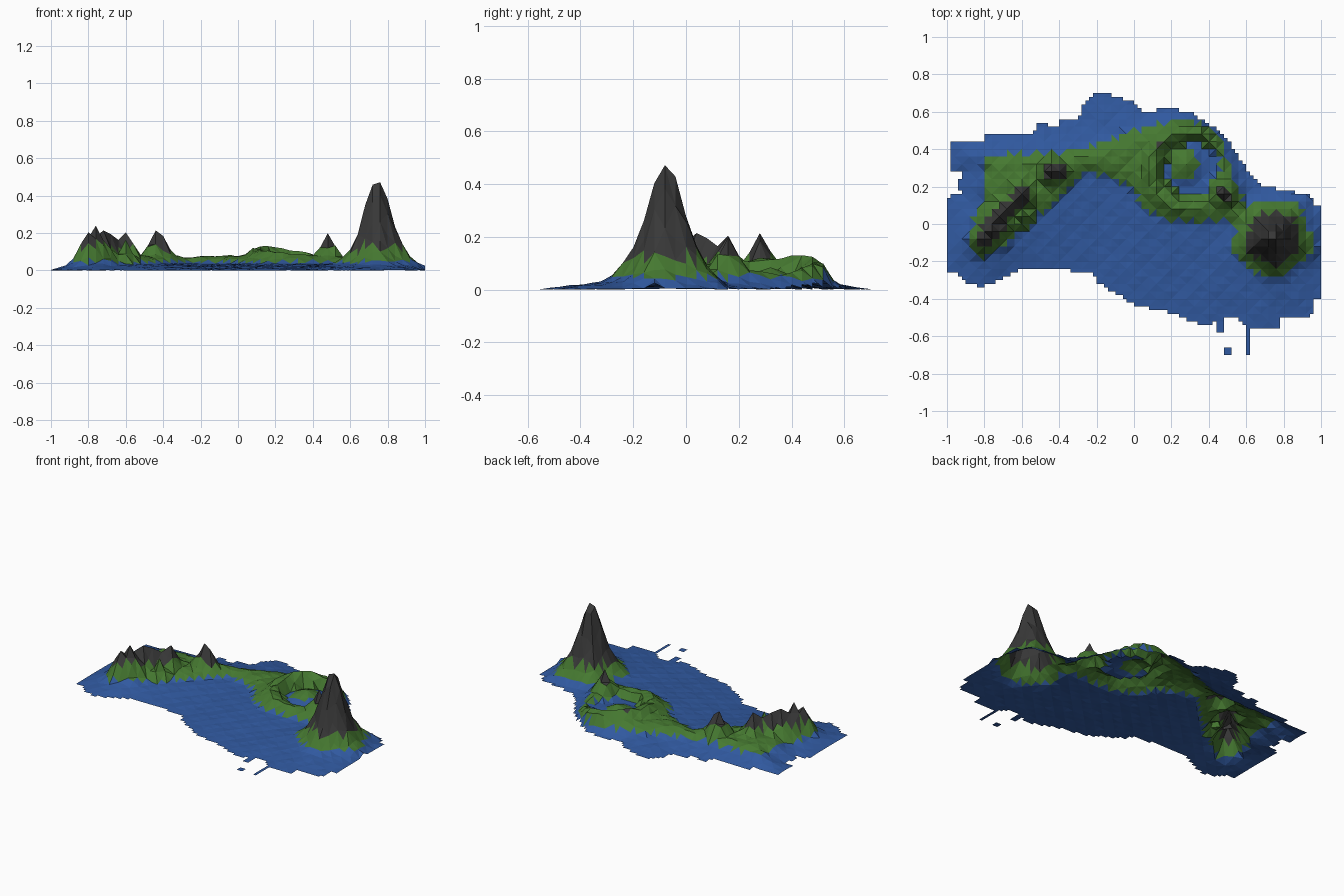
import bpy, bmesh, math

if "Cube" in bpy.data.objects:
    bpy.data.objects.remove(bpy.data.objects["Cube"])

C, F = 0.04, 0.02     # facet lattice size, outline cell size

# coastline of the sheet (upper edge, then lower edge back)
SEA = [(-.98, .44), (-.81, .44), (-.80, .48), (-.54, .49), (-.50, .55), (-.42, .51), (-.38, .57),
       (-.30, .55), (-.28, .62), (-.20, .71), (-.14, .70), (-.02, .66), (.06, .60), (.20, .62),
       (.30, .60), (.45, .50), (.52, .42), (.61, .28), (.68, .21), (.95, .15), (.97, .10), (1.01, .10),
       (1.01, -.40), (.97, -.40), (.96, -.47), (.92, -.50), (.78, -.50), (.77, -.56), (.63, -.56),
       (.63, -.70), (.59, -.70), (.60, -.56), (.54, -.49), (.49, -.50), (.49, -.58), (.45, -.58),
       (.45, -.52), (.38, -.55), (.22, -.48), (0, -.43), (-.20, -.31), (-.22, -.26), (-.60, -.23),
       (-.65, -.27), (-.82, -.34), (-.90, -.31), (-.94, -.26), (-1.01, -.26), (-1.01, .11), (-.98, .16),
       (-.92, .17), (-.94, .20), (-.92, .28), (-.98, .29)]
# shoreline of the green land
LAND = [(-.88, -.08), (-.78, .08), (-.82, .20), (-.78, .28), (-.84, .37), (-.45, .38), (-.28, .40),
        (-.1, .46), (.02, .51), (.2, .55), (.38, .53), (.47, .40), (.53, .26), (.56, .12), (.62, .05),
        (.75, .08), (.88, .05), (.93, -.08), (.88, -.2), (.76, -.26), (.62, -.20), (.54, -.08),
        (.52, .02), (.2, .02), (.06, .08), (0, .18), (-.1, .25), (-.25, .29), (-.35, .18),
        (-.45, .1), (-.62, -.03), (-.76, -.15)]
# rocky peaks: x, y, height
PEAKS = [(-.80, -.08, .21), (-.76, -.04, .245), (-.72, .04, .22), (-.68, .08, .20), (-.60, .16, .21),
         (-.60, .04, .17), (-.64, .12, .17), (-.56, .12, .15), (-.44, .28, .22), (-.40, .28, .19),
         (-.48, .32, .14), (.48, .16, .205), (.52, .12, .14)]
# main mountain: radius, height
MAIN = [(0, .50), (.03, .455), (.05, .40), (.075, .30), (.105, .20), (.14, .125), (.17, .085),
        (.20, .055), (.24, .03)]


def inside(poly, x, y):
    hit = False
    for (ax, ay), (bx, by) in zip(poly, poly[1:] + poly[:1]):
        if (ay > y) != (by > y) and x < ax + (y - ay) * (bx - ax) / (by - ay):
            hit = not hit
    return hit


def dist(poly, x, y):
    best = 9
    for (ax, ay), (bx, by) in zip(poly, poly[1:] + poly[:1]):
        dx, dy = bx - ax, by - ay
        t = max(0, min(1, ((x - ax) * dx + (y - ay) * dy) / (dx * dx + dy * dy)))
        best = min(best, math.hypot(x - ax - t * dx, y - ay - t * dy))
    return best


def profile(pts, r):
    for (r0, z0), (r1, z1) in zip(pts, pts[1:]):
        if r <= r1:
            return z0 + (z1 - z0) * (r - r0) / (r1 - r0)
    return 0


def ripple(x, y):
    """Uneven ground made of crossing waves, about -1 to 1."""
    return .5 * math.sin(31 * x + 17 * y) * math.cos(23 * y - 11 * x) + .4 * math.sin(53 * x - 61 * y + 1)


def height(x, y):
    n = ripple(x, y)
    d = dist(LAND, x, y)
    if inside(LAND, x, y):
        z = .056 + min(.027, d * .45) + .008 * n
    else:
        e = dist(SEA, x, y) if inside(SEA, x, y) else 0
        z = .006 + .040 * e / (e + d + .001) + .004 * n * min(1, e * 12)
    # crater rim, lake and inner island
    cx, cy = x - .31, y - .29
    r, a = math.hypot(cx, cy), math.atan2(cy, cx)
    z += (.025 + .025 * math.cos(a - 2.5)) * math.exp(-((r - .215) / .04) ** 2)
    if r < .165:
        z = max(.042, .095 - .5 * math.hypot(x - .27, (y - .32) * .9))
    # rocky peaks
    for px, py, h in PEAKS:
        z = max(z, h - 1.75 * math.hypot(x - px, y - py) * (1 + .25 * n))
    # main mountain
    mx, my = x - .745, y + .075
    a = math.atan2(my, mx)
    return max(z, profile(MAIN, math.hypot(mx, my) * (1 + .07 * math.sin(5 * a) + .05 * n)))


cache = {}


def lattice(i, j):
    if (i, j) not in cache:
        cache[i, j] = height(i * C, j * C)
    return cache[i, j]


def facet(x, y):
    """Height on the faceted lattice and mean height of that facet."""
    i, j = math.floor(x / C + 1e-6), math.floor(y / C + 1e-6)
    u, v = x / C - i, y / C - j
    a, b, c, d = lattice(i, j), lattice(i + 1, j), lattice(i + 1, j + 1), lattice(i, j + 1)
    if (i + j) % 2:
        if u > v:
            return a + u * (b - a) + v * (c - b), (a + b + c) / 3
        return a + v * (d - a) + u * (c - d), (a + c + d) / 3
    if u + v < 1:
        return a + u * (b - a) + v * (d - a), (a + b + d) / 3
    return c + (1 - u) * (d - c) + (1 - v) * (b - c), (b + c + d) / 3


# sort the facets into water, grass and rock
tris = {"water": [], "grass": [], "rock": []}
for i in range(-50, 50):
    for j in range(-36, 36):
        x, y = (i + .5) * F, (j + .5) * F
        islet = i in (24, 25) and j in (-35, -34)
        if not (islet or inside(SEA, x, y)):
            continue
        q = [(i, j), (i + 1, j), (i + 1, j + 1), (i, j + 1)]
        if (i // 2 + j // 2) % 2:
            split = (q[0], q[1], q[2]), (q[0], q[2], q[3])
        else:
            split = (q[0], q[1], q[3]), (q[1], q[2], q[3])
        for t in split:
            m = facet(sum(p[0] for p in t) * F / 3, sum(p[1] for p in t) * F / 3)[1]
            tris["water" if m < .054 else "grass" if m < .128 else "rock"].append(t)

low = min(facet(p[0] * F, p[1] * F)[0] for t in tris["water"] for p in t)
COLORS = {"water": (.03, .10, .35, 1), "grass": (.06, .19, .03, 1), "rock": (.04, .04, .04, 1)}
for name, faces in tris.items():
    bm = bmesh.new()
    verts = {}
    for t in faces:
        for p in t:
            if p not in verts:
                verts[p] = bm.verts.new((p[0] * F, p[1] * F, facet(p[0] * F, p[1] * F)[0] - low))
        bm.faces.new([verts[p] for p in t])
    mesh = bpy.data.meshes.new(name)
    bm.to_mesh(mesh)
    bm.free()
    mat = bpy.data.materials.new(name)
    mat.diffuse_color = COLORS[name]
    mat.use_nodes = True
    mat.node_tree.nodes["Principled BSDF"].inputs["Base Color"].default_value = mat.diffuse_color
    mesh.materials.append(mat)
    bpy.context.collection.objects.link(bpy.data.objects.new(name, mesh))
